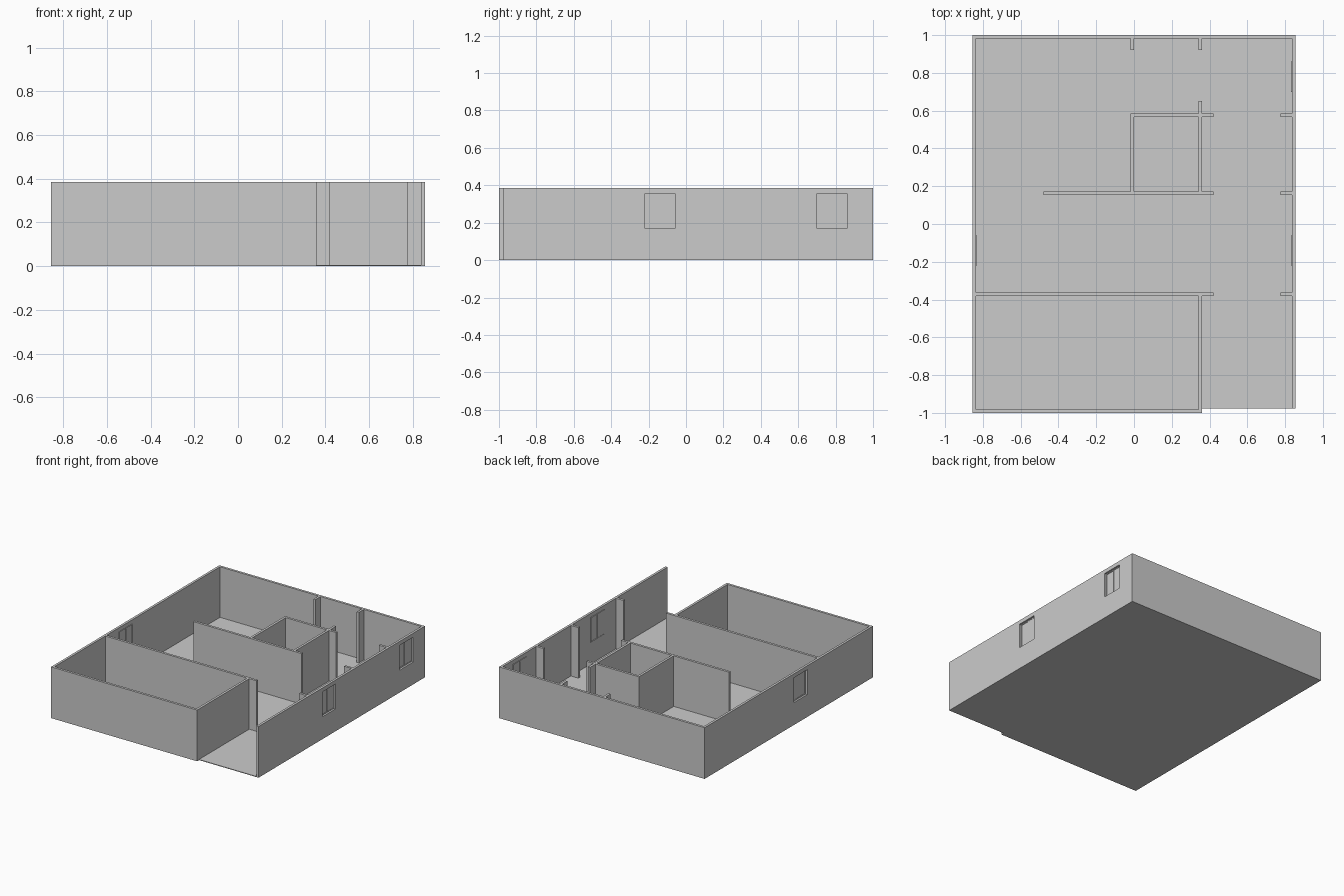
import bpy
import bmesh

if "Cube" in bpy.data.objects:
    bpy.data.objects.remove(bpy.data.objects["Cube"])

H = 0.385      # wall height
F = 0.005      # floor thickness
T = 0.018      # wall thickness
X, Y = 0.855, 1.0
YR = -0.977    # front end of the right wall and porch floor


def boxes(name, parts):
    """One object made of boxes given as (x0, x1, y0, y1, z0, z1)."""
    bm = bmesh.new()
    for x0, x1, y0, y1, z0, z1 in parts:
        for v in bmesh.ops.create_cube(bm, size=1)["verts"]:
            v.co = ((x0 + x1) / 2 + v.co.x * (x1 - x0),
                    (y0 + y1) / 2 + v.co.y * (y1 - y0),
                    (z0 + z1) / 2 + v.co.z * (z1 - z0))
    me = bpy.data.meshes.new(name)
    bm.to_mesh(me)
    bm.free()
    ob = bpy.data.objects.new(name, me)
    bpy.context.collection.objects.link(ob)
    return ob


def wall(name, x0, x1, y0, y1):
    return boxes(name, [(x0, x1, y0, y1, F, H)])


# Floor slab with the notched front corner
bm = bmesh.new()
plan = [(-X, -Y), (0.36, -Y), (0.36, YR), (X, YR), (X, Y), (-X, Y)]
face = bm.faces.new([bm.verts.new((x, y, 0)) for x, y in plan])
top = bmesh.ops.extrude_face_region(bm, geom=[face])["geom"]
for v in top:
    if isinstance(v, bmesh.types.BMVert):
        v.co.z = F
bmesh.ops.recalc_face_normals(bm, faces=bm.faces)
mesh = bpy.data.meshes.new("floor")
bm.to_mesh(mesh)
bm.free()
bpy.context.collection.objects.link(bpy.data.objects.new("floor", mesh))

# Outer walls
left = wall("left_wall", -X, -X + T, -Y, Y)
right = wall("right_wall", X - T, X, YR, Y)
wall("back_wall", -X + T, X - T, Y - T, Y)
wall("front_wall", -X + T, 0.36, -Y, -Y + T)

# Cross walls, each broken by a doorway near the right wall
for name, x0, yc in [("front_room", -X + T, -0.372), ("middle", -0.48, 0.163),
                     ("bathroom_back", 0.0, 0.576)]:
    wall(name + "_wall", x0, 0.42, yc - T / 2, yc + T / 2)
    wall(name + "_door_jamb", 0.775, X - T, yc - T / 2, yc + T / 2)

# Walls running front to back
wall("porch_wall", 0.342, 0.36, -Y + T, -0.381)
wall("bathroom_left_wall", -0.018, 0.0, 0.172, 0.585)
wall("bathroom_right_wall", 0.342, 0.36, 0.172, 0.567)
wall("bathroom_corner_stub", 0.342, 0.36, 0.585, 0.65)
for name, x0 in [("left", -0.018), ("right", 0.342)]:
    wall("back_stub_" + name, x0, x0 + T, 0.922, Y - T)


def window(name, host, side, yc):
    """Cut an opening in a side wall and fit a framed two-pane slider."""
    y0, y1, z0, z1 = yc - 0.08, yc + 0.08, 0.168, 0.355
    xc = side * (X - T / 2)
    cutter = boxes(name + "_cutter", [(xc - 0.03, xc + 0.03, y0, y1, z0, z1)])
    cutter.hide_render = True
    cutter.display_type = 'WIRE'
    mod = host.modifiers.new(name, 'BOOLEAN')
    mod.operation = 'DIFFERENCE'
    mod.solver = 'EXACT'
    mod.object = cutter
    xi, xo, b = side * 0.832, side * 0.841, 0.005
    a, c = min(xi, xo), max(xi, xo)
    boxes(name + "_frame", [(a, c, y0, y0 + b, z0, z1), (a, c, y1 - b, y1, z0, z1),
                            (a, c, y0 + b, y1 - b, z0, z0 + b),
                            (a, c, y0 + b, y1 - b, z1 - b, z1),
                            (a, c, yc - b / 2, yc + b / 2, z0 + b, z1 - b)])
    # The two panes sit in slightly different tracks
    for i, (p0, p1) in enumerate([(y0 + b, yc - b / 2), (yc + b / 2, y1 - b)]):
        xp = side * (0.835 + 0.003 * i)
        boxes(f"{name}_pane_{i + 1}", [(xp - 0.001, xp + 0.001, p0, p1, z0 + b, z1 - b)])


window("window_right_front", right, 1, -0.14)
window("window_right_back", right, 1, 0.78)
window("window_left", left, -1, -0.14)
